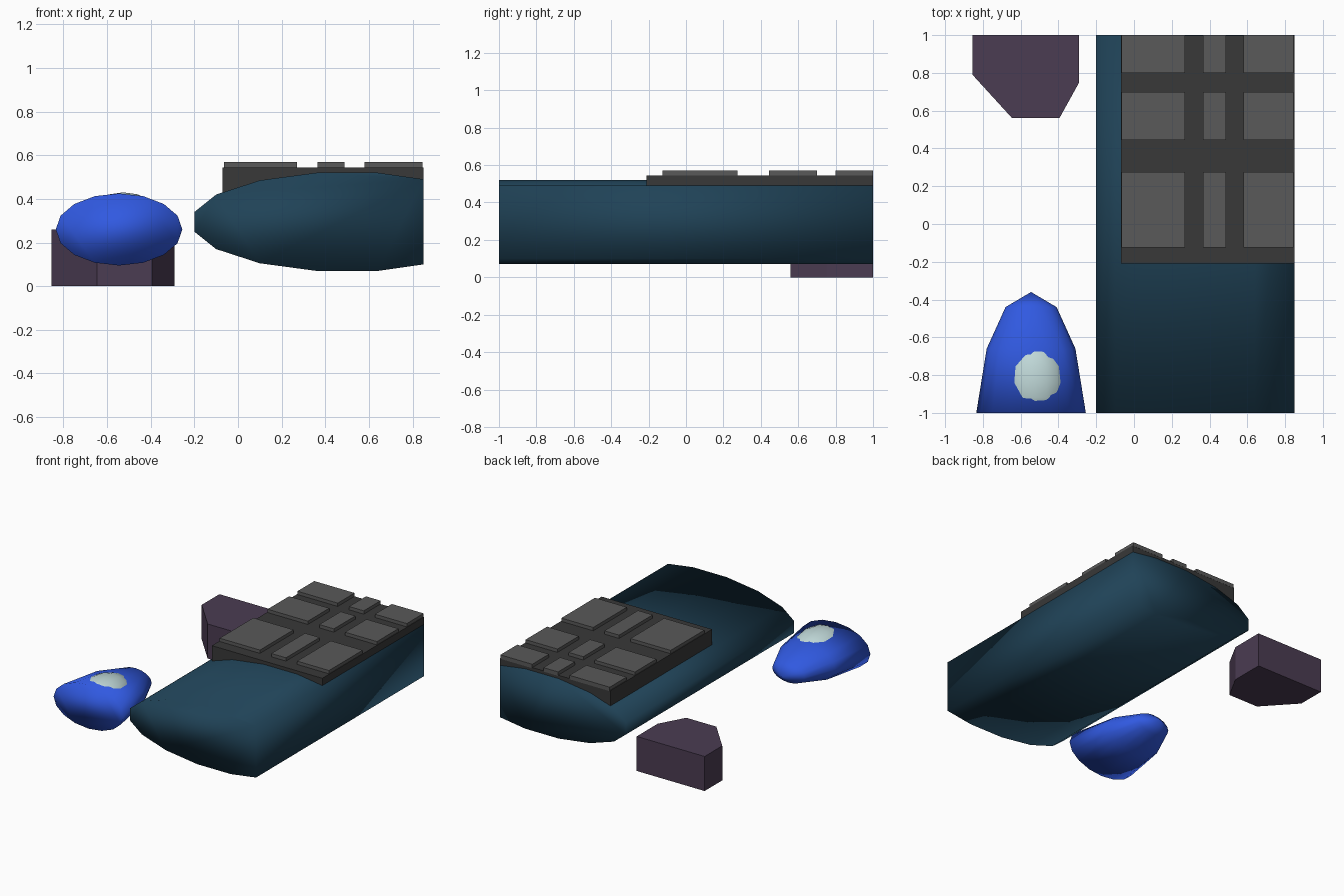
import bpy, bmesh
from math import sin, cos, pi, radians

if "Cube" in bpy.data.objects:
    bpy.data.objects.remove(bpy.data.objects["Cube"])


def finish(name, bm, color, smooth=False):
    bmesh.ops.recalc_face_normals(bm, faces=bm.faces)
    mesh = bpy.data.meshes.new(name)
    bm.to_mesh(mesh)
    bm.free()
    for p in mesh.polygons:
        p.use_smooth = smooth
    mat = bpy.data.materials.new(name + "_color")
    mat.diffuse_color = (*color, 1)
    mat.use_nodes = True
    mat.node_tree.nodes["Principled BSDF"].inputs["Base Color"].default_value = mat.diffuse_color
    mesh.materials.append(mat)
    obj = bpy.data.objects.new(name, mesh)
    bpy.context.collection.objects.link(obj)
    return obj


def prism(name, outline, direction, color, smooth=False):
    bm = bmesh.new()
    face = bm.faces.new([bm.verts.new(p) for p in outline])
    ext = bmesh.ops.extrude_face_region(bm, geom=[face], use_keep_orig=True)
    verts = [v for v in ext["geom"] if isinstance(v, bmesh.types.BMVert)]
    bmesh.ops.translate(bm, vec=direction, verts=verts)
    return finish(name, bm, color, smooth)


def box(name, x, y, z, color):
    pts = [(x[0], y[0], z[0]), (x[1], y[0], z[0]), (x[1], y[1], z[0]), (x[0], y[1], z[0])]
    return prism(name, pts, (0, 0, z[1] - z[0]), color)


def domed(name, center, rx, rz, rings, tips, color, sides=16):
    """Rings of (y, scale) around the y axis; ends close in a tip or a flat cap."""
    cx, cz = center
    bm = bmesh.new()
    loops = [[bm.verts.new((cx + rx * s * cos(2 * pi * i / sides), y,
                            cz + rz * s * sin(2 * pi * i / sides)))
              for i in range(sides)] for y, s in rings]
    for a, b in zip(loops, loops[1:]):
        for i in range(sides):
            j = (i + 1) % sides
            bm.faces.new((a[i], a[j], b[j], b[i]))
    for loop, tip in zip((loops[0], loops[-1]), tips):
        if tip is None:
            bm.faces.new(loop)
        else:
            v = bm.verts.new((cx, tip, cz))
            for i in range(sides):
                bm.faces.new((loop[i], loop[(i + 1) % sides], v))
    return finish(name, bm, color, True)


# Long rounded body, flat on its right side and ends
top = [(-0.2, 0.34), (-0.1, 0.42), (0.1, 0.485), (0.36, 0.52), (0.64, 0.52), (0.85, 0.49)]
bottom = [(0.85, 0.10), (0.64, 0.07), (0.36, 0.07), (0.1, 0.105), (-0.1, 0.17), (-0.2, 0.25)]
prism("rounded_body", [(x, -1, z) for x, z in top + bottom], (0, 2, 0),
      (0.014, 0.055, 0.095), True)

# Deck sunk into the body
box("deck", (-0.07, 0.849), (-0.21, 0.999), (0.18, 0.545), (0.04, 0.04, 0.04))

# Grid of raised tiles
for c, xs in enumerate([(-0.065, 0.27), (0.365, 0.487), (0.58, 0.845)]):
    for r, ys in enumerate([(-0.125, 0.275), (0.445, 0.70), (0.80, 1.0)]):
        box(f"tile_{r}_{c}", xs, ys, (0.54, 0.57), (0.1, 0.1, 0.1))

# Blue half dome lying on its side
domed("blue_dome", (-0.545, 0.26), 0.29, 0.165,
      [(-1, 1), (-0.66, 0.81), (-0.44, 0.466)], (None, -0.36), (0.03, 0.1, 0.75))

# Pale spot bulging out of the dome's top
spot = [(-0.998, 0.72)] + [(-0.84 + 0.23 * sin(radians(a)), cos(radians(a)))
                           for a in (-20, 0, 22, 45, 68)]
domed("pale_spot", (-0.525, 0.31), 0.17, 0.12, spot, (None, -0.61), (0.52, 0.68, 0.68))

# Faceted block on the ground
block = [(-0.855, 1), (-0.855, 0.79), (-0.645, 0.56), (-0.395, 0.56), (-0.29, 0.75), (-0.29, 1)]
prism("corner_block", [(x, y, 0) for x, y in block], (0, 0, 0.26), (0.07, 0.045, 0.085))
